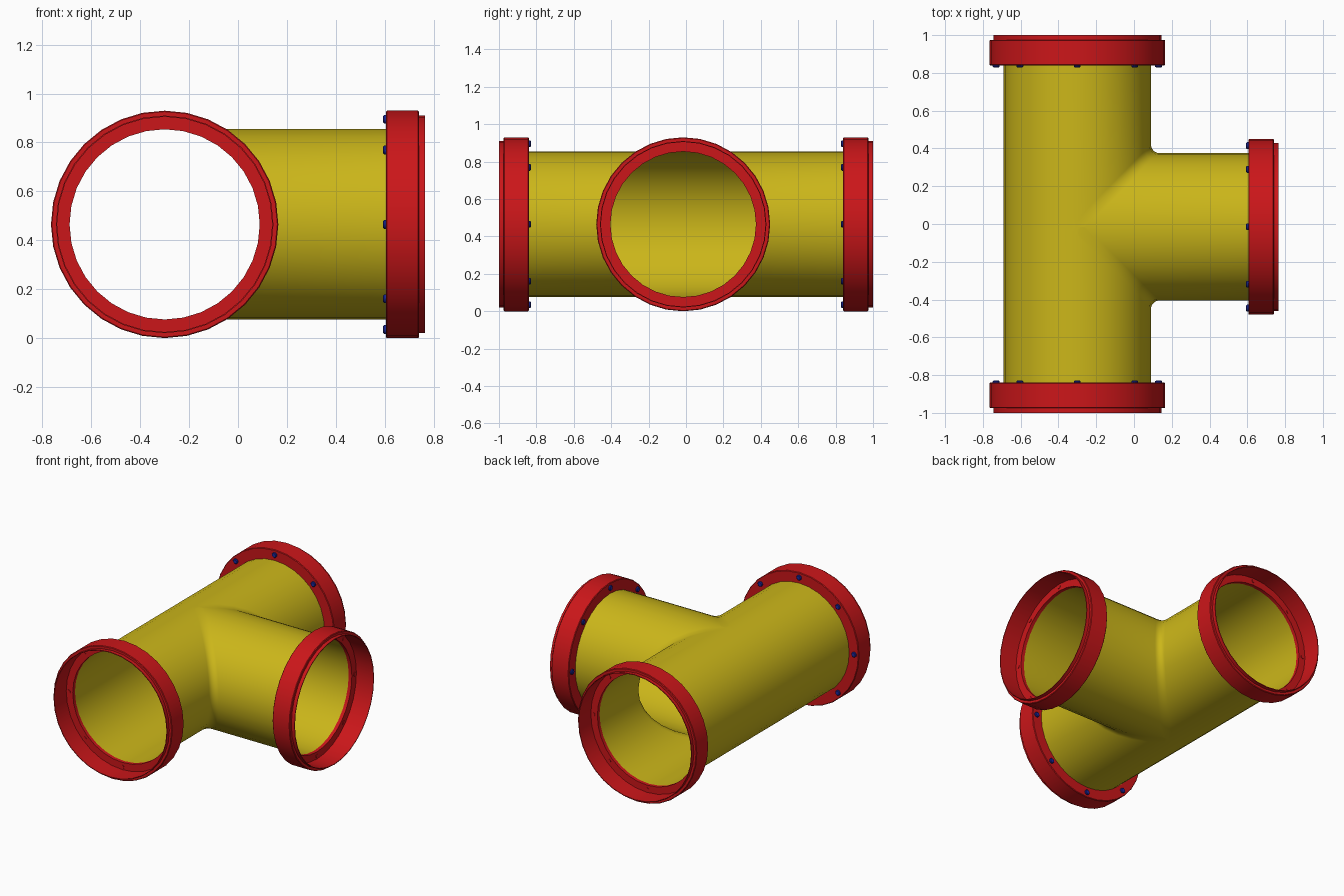
import bpy, bmesh
from math import sin, cos, pi
from mathutils import Vector

if "Cube" in bpy.data.objects:
    bpy.data.objects.remove(bpy.data.objects["Cube"])

SEG = 32                    # sides of every ring
R, F = 0.39, 0.045          # pipe radius, fillet radius at the junction
CENTRE = Vector((-0.30, -0.015, 0.465))


def material(name, rgb):
    m = bpy.data.materials.new(name)
    m.diffuse_color = (*rgb, 1)
    m.use_nodes = True
    m.node_tree.nodes["Principled BSDF"].inputs["Base Color"].default_value = m.diffuse_color
    return m


YELLOW = material("yellow_paint", (0.60, 0.47, 0.01))
RED = material("red_paint", (0.60, 0.008, 0.01))
BLUE = material("blue_paint", (0.01, 0.02, 0.35))


def finish(bm, name, mat, angle=0.6):
    bmesh.ops.remove_doubles(bm, verts=bm.verts, dist=1e-5)
    bmesh.ops.recalc_face_normals(bm, faces=bm.faces)
    me = bpy.data.meshes.new(name)
    bm.to_mesh(me)
    bm.free()
    me.materials.append(mat)
    ob = bpy.data.objects.new(name, me)
    bpy.context.collection.objects.link(ob)
    bpy.ops.object.select_all(action='DESELECT')
    ob.select_set(True)
    bpy.context.view_layer.objects.active = ob
    bpy.ops.object.shade_smooth_by_angle(angle=angle)


def grid(bm, rows):
    vs = [[bm.verts.new(p) for p in row] for row in rows]
    for a, b in zip(vs, vs[1:]):
        for i in range(len(a) - 1):
            q = (a[i], a[i + 1], b[i + 1], b[i])
            # skip sides that collapse to a point
            q = [v for k, v in enumerate(q) if (v.co - q[k - 1].co).length > 1e-6]
            if len(q) > 2:
                bm.faces.new(q)


def lathe(bm, origin, axis, profile, seg):
    side = axis.cross(Vector((0, 0, 1)))
    rows = []
    for t, r in profile:
        rows.append([origin + axis * t + side * (r * cos(2 * pi * k / seg))
                     + Vector((0, 0, r * sin(2 * pi * k / seg))) for k in range(seg + 1)])
    grid(bm, rows)


# Tee pipe: horizontal slices of two crossing tubes with a rounded inner corner
bm = bmesh.new()
ends = {1: 0.86 - CENTRE.y, -1: -0.86 - CENTRE.y}
x_end = 0.62 - CENTRE.x
angles = [-pi / 2 + pi * k / (SEG // 2) for k in range(SEG // 2 + 1)]
arc = [pi / 2 * k / 6 for k in range(7)]
for s in (1, -1):
    rows = []
    for a in angles:
        w, z = R * cos(a), R * sin(a)
        row = [(w, ends[s], z)]
        row += [(w + F * (1 - cos(t)), s * (w + F * (1 - sin(t))), z) for t in arc]
        row.append((x_end, s * w, z))
        rows.append([CENTRE + Vector(p) for p in row])
    grid(bm, rows)
    # small flat web where the tubes meet at top and bottom
    for z in (R, -R):
        web = [(0, 0, z)] + [(F * (1 - cos(t)), s * F * (1 - sin(t)), z) for t in arc]
        bm.faces.new([bm.verts.new(CENTRE + Vector(p)) for p in web])
# far half of the main tube
grid(bm, [[CENTRE + Vector((-R * cos(a), y, R * sin(a)))
           for y in (ends[1], F, 0, -F, ends[-1])] for a in angles])
finish(bm, "tee_pipe", YELLOW)

# Stepped, recessed collars with eight bolts each; t runs outwards from the back face
COLLAR = [(0, 0.389), (0, 0.461), (0.004, 0.465), (0.131, 0.465), (0.135, 0.461),
          (0.135, 0.445), (0.16, 0.445), (0.16, 0.44), (0.025, 0.44), (0.025, 0.389), (0, 0.389)]
BOLT = [(0.02, 0.018), (-0.007, 0.018), (-0.011, 0.014), (-0.011, 0)]
STUD = [(0.02, 0.014), (0.028, 0.014), (0.028, 0)]

for name, origin, axis in (
        ("front", (CENTRE.x, -0.84, CENTRE.z), (0, -1, 0)),
        ("back", (CENTRE.x, 0.84, CENTRE.z), (0, 1, 0)),
        ("branch", (0.605, CENTRE.y, CENTRE.z), (1, 0, 0))):
    origin, axis = Vector(origin), Vector(axis)
    bm = bmesh.new()
    lathe(bm, origin, axis, COLLAR, SEG)
    finish(bm, name + "_collar", RED)
    side = axis.cross(Vector((0, 0, 1)))
    for part, profile, radius, mat in (("bolts", BOLT, 0.43, BLUE), ("bolt_ends", STUD, 0.42, RED)):
        bm = bmesh.new()
        for k in range(8):
            a = k * pi / 4
            lathe(bm, origin + radius * (side * cos(a) + Vector((0, 0, sin(a)))), axis, profile, 12)
        finish(bm, name + "_" + part, mat)
